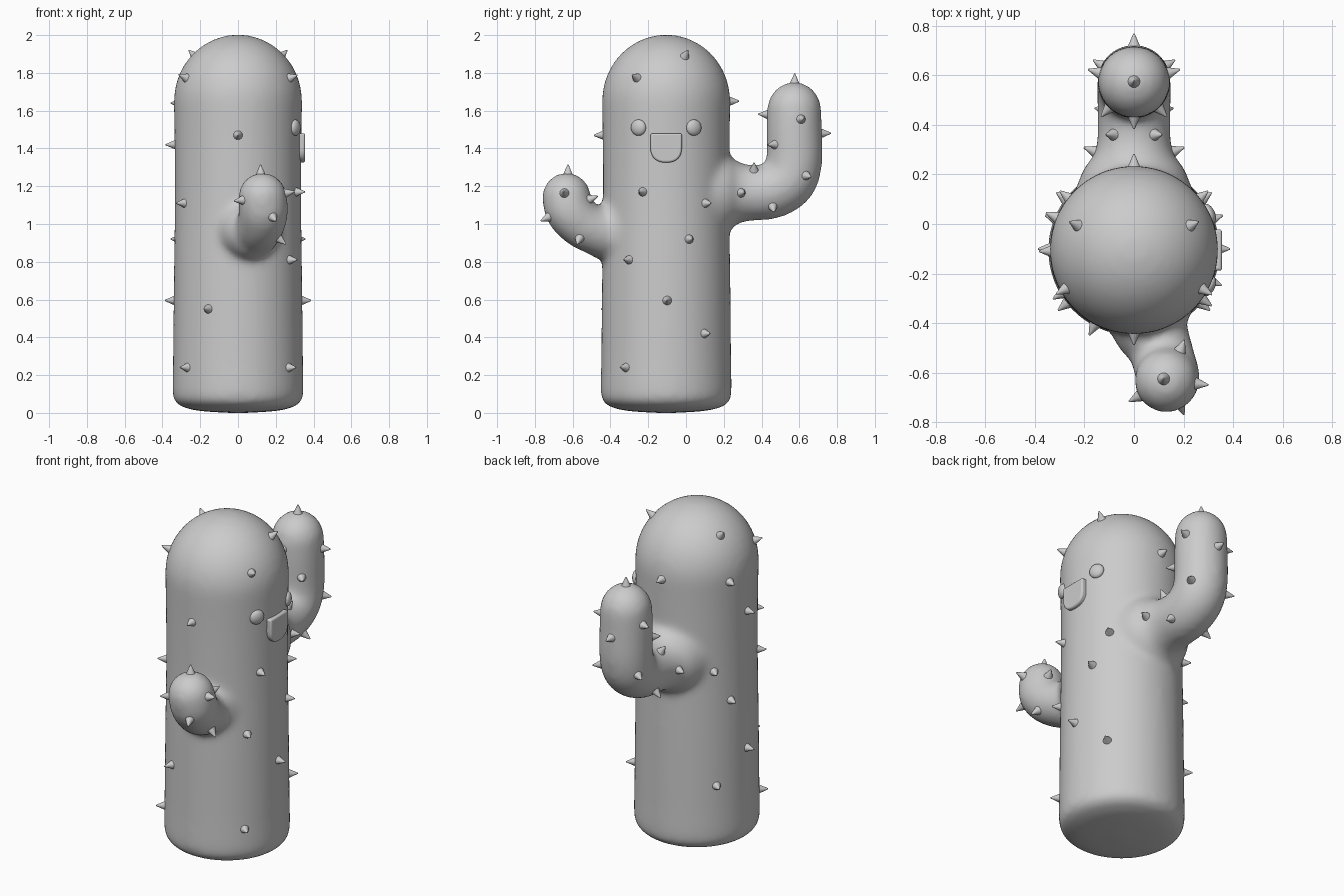
import bpy, bmesh, math
from mathutils import Vector, Matrix
from mathutils.bvhtree import BVHTree

if "Cube" in bpy.data.objects:
    bpy.data.objects.remove(bpy.data.objects["Cube"])

CY = -0.105  # trunk axis


def new_object(name, bm):
    bmesh.ops.recalc_face_normals(bm, faces=bm.faces)
    mesh = bpy.data.meshes.new(name)
    bm.to_mesh(mesh)
    bm.free()
    obj = bpy.data.objects.new(name, mesh)
    bpy.context.collection.objects.link(obj)
    return obj


def shade(obj, angle=40):
    bpy.ops.object.select_all(action='DESELECT')
    obj.select_set(True)
    bpy.context.view_layer.objects.active = obj
    bpy.ops.object.shade_smooth_by_angle(angle=math.radians(angle))


def catmull(pts, steps=5):
    p = [Vector(q) for q in pts]
    p = [2 * p[0] - p[1]] + p + [2 * p[-1] - p[-2]]
    out = []
    for i in range(1, len(p) - 2):
        a, b, c, d = p[i - 1:i + 3]
        for s in range(steps):
            t = s / steps
            out.append(0.5 * (2 * b + (c - a) * t + (2 * a - 5 * b + 4 * c - d) * t * t
                              + (3 * b - a - 3 * c + d) * t ** 3))
    return out + [p[-2]]


def sweep(bm, pts, cap, sides=48):
    """Round tube along (x, y, z, radius) points with a domed far end."""
    path = catmull(pts)
    end = path[-1]
    axis = (end - path[-2]).to_3d().normalized()
    for k in range(1, 13):
        a = k / 12 * math.pi / 2 * 0.985
        c = end.to_3d() + axis * cap * math.sin(a)
        path.append(Vector((*c, end.w * math.cos(a))))
    rings = []
    for i, q in enumerate(path):
        t = (path[min(i + 1, len(path) - 1)] - path[max(i - 1, 0)]).to_3d().normalized()
        u = t.cross(Vector((1, 0, 0))).normalized()
        v = t.cross(u)
        rings.append([bm.verts.new(q.to_3d() + q.w * (u * math.cos(f) + v * math.sin(f)))
                      for f in (2 * math.pi * k / sides for k in range(sides))])
    for r, s in zip(rings, rings[1:]):
        for k in range(sides):
            n = (k + 1) % sides
            bm.faces.new((r[k], r[n], s[n], s[k]))
    bm.faces.new(rings[0])
    bm.faces.new(rings[-1])


# Trunk and two arms, fused into one soft skin
bm = bmesh.new()
trunk = [(0.0, 0.05), (0.01, 0.2), (0.03, 0.29), (0.06, 0.333), (0.11, 0.346), (0.3, 0.344),
         (0.7, 0.34), (1.1, 0.335), (1.4, 0.336), (1.65, 0.34)]
sweep(bm, [(0, CY, z, r) for z, r in trunk], 0.353)
sweep(bm, [(0, 0.1, 1.165, 0.25), (0, 0.22, 1.165, 0.205), (0, 0.27, 1.165, 0.167),
           (0, 0.34, 1.165, 0.148), (0, 0.45, 1.175, 0.148), (0, 0.54, 1.23, 0.149),
           (0, 0.573, 1.33, 0.148), (0, 0.573, 1.5, 0.147), (0, 0.573, 1.6, 0.144)], 0.152)
sweep(bm, [(0.04, -0.25, 0.97, 0.22), (0.07, -0.42, 0.96, 0.16), (0.095, -0.47, 0.965, 0.133),
           (0.12, -0.55, 1.0, 0.128), (0.135, -0.615, 1.07, 0.131),
           (0.13, -0.632, 1.14, 0.129)], 0.132)
body = new_object("cactus_body", bm)
remesh = body.modifiers.new("fuse", 'REMESH')
remesh.mode = 'VOXEL'
remesh.voxel_size = 0.018
remesh.use_smooth_shade = True
smooth = body.modifiers.new("soften", 'SMOOTH')
smooth.factor = 0.5
smooth.iterations = 14
bpy.context.view_layer.objects.active = body
body.select_set(True)
for m in ("fuse", "soften"):
    bpy.ops.object.modifier_apply(modifier=m)
shade(body, 80)
skin = BVHTree.FromObject(body, bpy.context.evaluated_depsgraph_get())


# Spikes sit on the skin, pointing along its normal
def spikes(name, points):
    bm = bmesh.new()
    for p in points:
        loc, nor, _, _ = skin.find_nearest(Vector(p))
        rot = nor.to_track_quat('Z', 'Y').to_matrix().to_4x4()
        bmesh.ops.create_cone(bm, cap_ends=True, segments=16, radius1=0.029, radius2=0.003,
                              depth=0.06, matrix=Matrix.Translation(loc + nor * 0.018) @ rot)
    shade(new_object(name, bm), 50)


def mirrored(points):
    return points + [(-x, y, z) for x, y, z in points]


spikes("trunk_spikes", mirrored([
    (0.24, 0.0, 1.90), (0.29, -0.27, 1.78), (0.27, 0.11, 1.11), (0.32, 0.02, 0.92),
    (0.34, -0.10, 0.595), (0.27, 0.095, 0.42), (0.27, -0.32, 0.24)]) + [
    (0.31, -0.23, 1.17), (0.25, -0.285, 0.81), (0, -0.44, 1.47), (0, 0.235, 1.65),
    (-0.29, -0.28, 1.11), (-0.16, -0.41, 0.55), (-0.32, 0.03, 1.64), (-0.34, -0.11, 1.42)])
spikes("tall_arm_spikes", mirrored([
    (0.14, 0.61, 1.555), (0.10, 0.468, 1.42), (0.13, 0.64, 1.255),
    (0.085, 0.36, 1.285), (0.15, 0.29, 1.165), (0.12, 0.46, 1.09)]) + [
    (0, 0.575, 1.76), (0, 0.43, 1.58), (0, 0.72, 1.48)])
spikes("short_arm_spikes", [
    (0.12, -0.625, 1.27), (0.26, -0.645, 1.165), (0.19, -0.5, 1.135),
    (0.19, -0.74, 1.03), (0.01, -0.70, 1.125), (0.22, -0.565, 0.92)])

# Eyes: flattened balls on the +x side
for side, name in ((-1, "left_eye"), (1, "right_eye")):
    loc, nor, _, _ = skin.find_nearest(Vector((0.31, CY + side * 0.15, 1.51)))
    bm = bmesh.new()
    bmesh.ops.create_uvsphere(bm, u_segments=24, v_segments=12, radius=0.043)
    rot = nor.to_track_quat('Z', 'Y').to_matrix().to_4x4()
    bm.transform(Matrix.Translation(loc) @ rot @ Matrix.Diagonal((1, 1, 0.55, 1)))
    shade(new_object(name, bm), 80)

# Mouth: raised D-shaped plate with soft edges
bm = bmesh.new()
outline = [(-0.083, 1.48)]
for k in range(17):
    a = math.pi * k / 16
    c, s = -math.cos(a), math.sin(a)
    outline.append((0.083 * math.copysign(abs(c) ** 0.85, c), 1.405 - 0.08 * s ** 0.85))
outline.append((0.083, 1.48))
face = bm.faces.new([bm.verts.new((0.29, CY + y, z)) for y, z in outline])
ext = bmesh.ops.extrude_face_region(bm, geom=[face])
bmesh.ops.translate(bm, vec=(0.065, 0, 0),
                    verts=[v for v in ext["geom"] if isinstance(v, bmesh.types.BMVert)])
mouth = new_object("mouth", bm)
bevel = mouth.modifiers.new("soft_edge", 'BEVEL')
bevel.width = 0.01
bevel.segments = 3
bevel.limit_method = 'ANGLE'
shade(mouth, 40)
